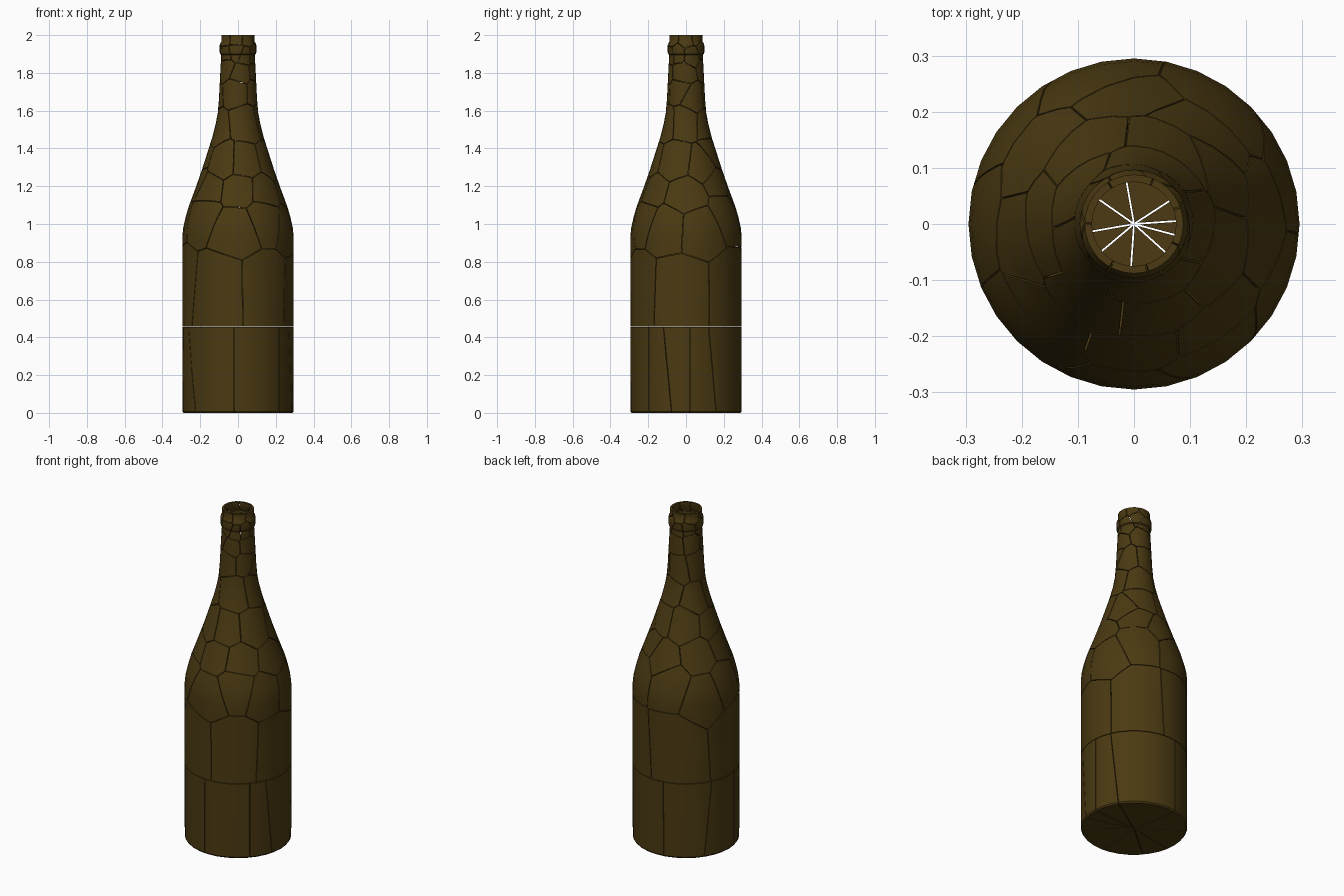
import bpy, bmesh, math, random
from mathutils import Vector

if "Cube" in bpy.data.objects:
    bpy.data.objects.remove(bpy.data.objects["Cube"])

random.seed(4)
SIDES, WALL, GAP = 32, 0.013, 0.0016

glass = bpy.data.materials.new("dark olive glass")
glass.diffuse_color = (0.07, 0.042, 0.006, 1)
glass.use_nodes = True
glass.node_tree.nodes["Principled BSDF"].inputs["Base Color"].default_value = glass.diffuse_color

# Bottle outline from base edge to lip: radius, height
PROFILE = [(0.288, 0), (0.294, 0.008), (0.295, 0.45), (0.295, 0.93), (0.290, 0.98), (0.279, 1.03),
           (0.262, 1.09), (0.225, 1.19), (0.19, 1.29), (0.158, 1.39), (0.136, 1.46), (0.118, 1.53),
           (0.107, 1.59), (0.101, 1.66), (0.095, 1.78), (0.089, 1.895), (0.095, 1.90),
           (0.097, 1.91), (0.097, 1.945), (0.095, 1.955), (0.088, 1.965), (0.088, 2.0)]


def radius_at(z):
    for (r0, z0), (r1, z1) in zip(PROFILE, PROFILE[1:]):
        if z <= z1:
            return r0 + (r1 - r0) * (z - z0) / (z1 - z0)
    return PROFILE[-1][0]


# Whole outer skin with a closed base
skin = bmesh.new()
rings = [[skin.verts.new((r * math.cos(a), r * math.sin(a), z))
          for a in (2 * math.pi * i / SIDES for i in range(SIDES))] for r, z in PROFILE]
centre = skin.verts.new((0, 0, 0))
for i in range(SIDES):
    j = (i + 1) % SIDES
    skin.faces.new((centre, rings[0][j], rings[0][i]))
    for low, high in zip(rings, rings[1:]):
        skin.faces.new((low[i], low[j], high[j], high[i]))


def inner(p):
    """Point on the inside of the glass wall."""
    r = math.hypot(p.x, p.y)
    s = (r - WALL) / r if r > 0.27 or p.z > 0.1 else 1
    return Vector((p.x * s, p.y * s, p.z + (WALL if p.z < 0.1 else 0)))


def shard(name, planes):
    """Keep the skin behind every plane, then give it wall thickness."""
    bm = skin.copy()
    for co, no in planes:
        bmesh.ops.bisect_plane(bm, geom=bm.verts[:] + bm.edges[:] + bm.faces[:], dist=1e-6,
                               plane_co=co - no * GAP, plane_no=no, clear_outer=True)
        if not bm.faces:
            bm.free()
            return
    faces = bm.faces[:]
    border = [(e, e.link_loops[0]) for e in bm.edges if len(e.link_faces) == 1]
    border = [(l.vert, l.link_loop_next.vert) for e, l in border]
    twin = {v: bm.verts.new(inner(v.co)) for v in bm.verts[:]}
    for f in faces:
        bm.faces.new([twin[v] for v in reversed(f.verts)])
    for a, b in border:
        bm.faces.new((b, a, twin[a], twin[b]))
    bm.normal_update()
    for f in bm.faces:
        f.smooth = True
    for e in bm.edges:
        e.smooth = e.calc_face_angle(0) < math.radians(35)
    mesh = bpy.data.meshes.new(name)
    bm.to_mesh(mesh)
    bm.free()
    mesh.materials.append(glass)
    bpy.context.collection.objects.link(bpy.data.objects.new(name, mesh))


# Base: wedge shards below a level crack
LEVEL, UP = Vector((0, 0, 0.455)), Vector((0, 0, 1))
cuts = [-94, -42, -15, 4, 33, 100, 145, 190, 220, 266]
tilts = [0, 0, 0.1, 0, 0.1, 0, -0.1, 0, 0.14, 0]


def side(k):
    a = math.radians(cuts[k])
    return Vector((-math.sin(a), math.cos(a), tilts[k])).normalized()


for k in range(len(cuts) - 1):
    shard(f"base_shard_{k + 1}", [(LEVEL, UP), (Vector(), -side(k)), (Vector(), side(k + 1))])

# Body, shoulder and neck: cells around scattered points
ROWS = [(0.70, 6, 0.03), (1.03, 9, 0.05), (1.19, 8, 0.05), (1.36, 7, 0.05), (1.53, 5, 0.04),
        (1.68, 5, 0.04), (1.81, 5, 0.03), (1.92, 9, 0.02), (1.98, 7, 0.01)]
seeds = []
for row, (z, n, jitter) in enumerate(ROWS):
    for i in range(n):
        a = 2 * math.pi * (i + 0.5 * (row % 2) + random.uniform(-0.25, 0.25)) / n
        h = z + random.uniform(-jitter, jitter)
        r = radius_at(h)
        seeds.append(Vector((r * math.cos(a), r * math.sin(a), h)))
for k, s in enumerate(seeds):
    planes = [(LEVEL, -UP)]
    planes += [((s + t) / 2, (t - s).normalized())
               for t in sorted(seeds, key=lambda q: (q - s).length)[1:]]
    shard(f"upper_shard_{k + 1}", planes)
skin.free()
